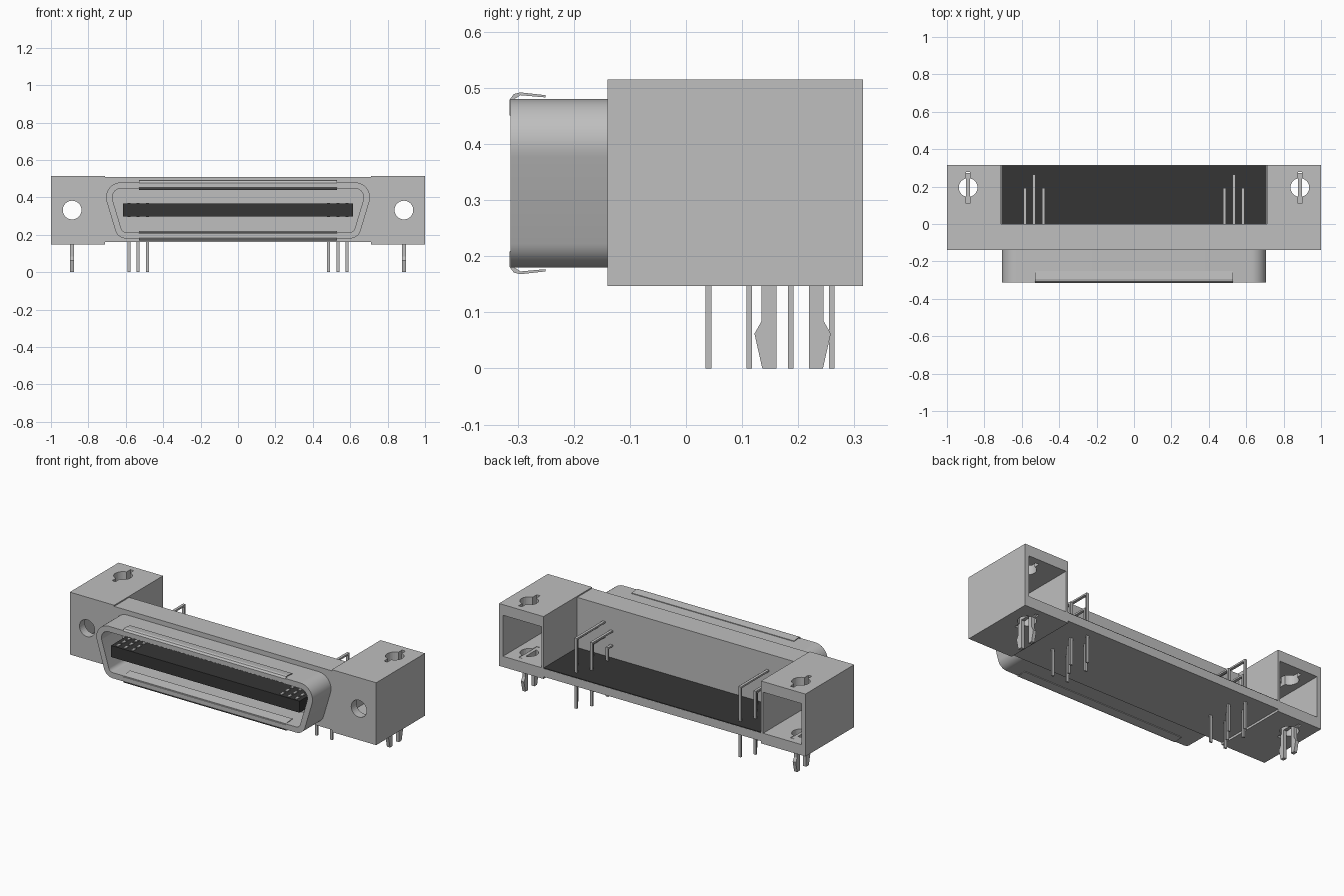
import bpy, bmesh, math
from mathutils import Vector

if "Cube" in bpy.data.objects:
    bpy.data.objects.remove(bpy.data.objects["Cube"], do_unlink=True)


def material(name, v):
    m = bpy.data.materials.new(name)
    m.use_nodes = True
    m.diffuse_color = (v, v, v, 1)
    m.node_tree.nodes["Principled BSDF"].inputs["Base Color"].default_value = (v, v, v, 1)
    return m


GREY = material("light grey", 0.52)
DARK = material("charcoal", 0.036)


def finish(name, bm, mat):
    bmesh.ops.recalc_face_normals(bm, faces=bm.faces)
    me = bpy.data.meshes.new(name)
    bm.to_mesh(me)
    bm.free()
    me.materials.append(mat)
    ob = bpy.data.objects.new(name, me)
    bpy.context.collection.objects.link(ob)
    return ob


def prism(name, pts, axis, lo, hi, mat=GREY):
    """Extrude a 2D polygon along an axis; points are the other two coordinates."""
    bm = bmesh.new()

    def place(p, d):
        c = list(p)
        c.insert("xyz".index(axis), d)
        return c
    f = bm.faces.new([bm.verts.new(place(p, lo)) for p in pts])
    new = bmesh.ops.extrude_face_region(bm, geom=[f])["geom"]
    shift = Vector(place((0, 0), hi - lo))
    bmesh.ops.translate(bm, vec=shift, verts=[v for v in new if isinstance(v, bmesh.types.BMVert)])
    return finish(name, bm, mat)


def box(name, x, y, z, mat=GREY):
    return prism(name, [(x[0], y[0]), (x[1], y[0]), (x[1], y[1]), (x[0], y[1])], "z", *z, mat)


def circle(cx, cy, r, n=32):
    return [(cx + r * math.cos(2 * math.pi * i / n), cy + r * math.sin(2 * math.pi * i / n)) for i in range(n)]


def cut(ob, cutter):
    mod = ob.modifiers.new("cut", "BOOLEAN")
    mod.operation, mod.solver, mod.object = "DIFFERENCE", "EXACT", cutter
    bpy.context.view_layer.objects.active = ob
    bpy.ops.object.modifier_apply(modifier=mod.name)
    bpy.data.objects.remove(cutter, do_unlink=True)


def span(s, a, b):
    return sorted((s * a, s * b))


# Central housing: front wall and floor in one L profile
prism("housing", [(-0.14, 0.16), (0.315, 0.16), (0.315, 0.208), (0, 0.208), (0, 0.508), (-0.14, 0.508)],
      "x", -0.71, 0.71)
box("floor_panel", (-0.709, 0.709), (0, 0.314), (0.207, 0.212), DARK)

# Hollow mounting ears with screw holes and board locks
EX, EY = 0.887, 0.195
for s, side in ((-1, "right"), (1, "left")):
    ear = box(side + "_mounting_ear", span(s, 0.71, 1.0), (-0.14, 0.315), (0.147, 0.515))
    cut(ear, box("cavity", span(s, 0.724, 0.974), (-0.09, 0.4), (0.21, 0.452)))
    cut(ear, prism("screw_hole", circle(s * EX, 0.332, 0.05), "y", -0.2, 0.0))
    cut(ear, prism("lock_hole", circle(s * EX, EY, 0.05), "z", 0.1, 0.6))
    cut(ear, box("lock_slot", span(s, EX - 0.011, EX + 0.011), (0.11, 0.279), (0.1, 0.6)))

    # Forked clip: one half of the profile, mirrored about its middle
    half = [(0.083, 0.208), (0.083, 0.16), (0.055, 0.147), (0.055, 0.085), (0.068, 0.062),
            (0.054, 0.0), (0.029, 0.0), (0.029, 0.165)]
    fork = [(0.19 + a, z) for a, z in half] + [(0.19 - a, z) for a, z in reversed(half)]
    prism(side + "_board_lock", fork, "x", *span(s, EX - 0.01, EX + 0.01))


# D-shaped shell: rounded trapezoid with a wall thickness
def d_outline(inset, seg=10):
    slant = math.atan2(0.09, 0.30)
    right = []
    for z, x, r, a0, a1 in ((0.18, 0.643, 0.06, -math.pi / 2, -slant),
                            (0.48, 0.733, 0.08, -slant, math.pi / 2)):
        cz = z + r if z < 0.3 else z - r
        side_x = 0.643 + 0.3 * (cz - 0.18)
        cx = side_x - r / math.cos(slant)
        for i in range(seg + 1):
            a = a0 + (a1 - a0) * i / seg
            right.append((cx + (r - inset) * math.cos(a), cz + (r - inset) * math.sin(a)))
    return right + [(-x, z) for x, z in reversed(right)]


bm = bmesh.new()
loops = []
for inset, y in ((0, -0.14), (0, -0.313), (0.033, -0.313), (0.033, -0.14)):
    loops.append([bm.verts.new((x, y, z)) for x, z in d_outline(inset)])
for k in range(4):
    a, b = loops[k], loops[(k + 1) % 4]
    for i in range(len(a)):
        j = (i + 1) % len(a)
        bm.faces.new((a[i], a[j], b[j], b[i]))
shell = finish("connector_shell", bm, GREY)
bpy.ops.object.select_all(action="DESELECT")
shell.select_set(True)
bpy.context.view_layer.objects.active = shell
bpy.ops.object.shade_smooth_by_angle(angle=math.radians(35))

# Spring strips folded over the rim, above and below
strip = [(-0.25, 0.487), (-0.295, 0.492), (-0.307, 0.489), (-0.315, 0.478), (-0.315, 0.452), (-0.308, 0.446),
         (-0.25, 0.440), (-0.25, 0.444), (-0.306, 0.451), (-0.306, 0.480), (-0.295, 0.487), (-0.25, 0.483)]
prism("upper_spring_strip", strip, "x", -0.53, 0.53)
prism("lower_spring_strip", [(y, 0.66 - z) for y, z in strip], "x", -0.53, 0.53)

# Contact tongue
box("contact_tongue", (-0.615, 0.615), (-0.305, -0.13), (0.298, 0.366), DARK)

# Contacts on the tongue and right-angle solder pins behind the wall
H = 0.005
for s, side in ((-1, "right"), (1, "left")):
    for col, x in enumerate((0.485, 0.535, 0.583)):
        cx = s * x
        for face, z in (("lower", 0.298), ("upper", 0.366)):
            for n in range(3):
                y = -0.295 + 0.05 * n
                box(f"{side}_{face}_contact_{col}_{n}", (cx - 0.008, cx + 0.008),
                    (y, y + 0.03), (z - 0.004, z + 0.004))
        rows = ((0.26, 0.41), (0.113, 0.325)) if col == 1 else ((0.187, 0.37), (0.04, 0.285))
        for n, (y, z) in enumerate(rows):
            bend = [(-0.01, z + H), (-0.01, z - H), (y - H, z - H), (y - H, 0), (y + H, 0), (y + H, z + H)]
            prism(f"{side}_solder_pin_{col}_{n}", bend, "x", cx - 0.008, cx + 0.008)
